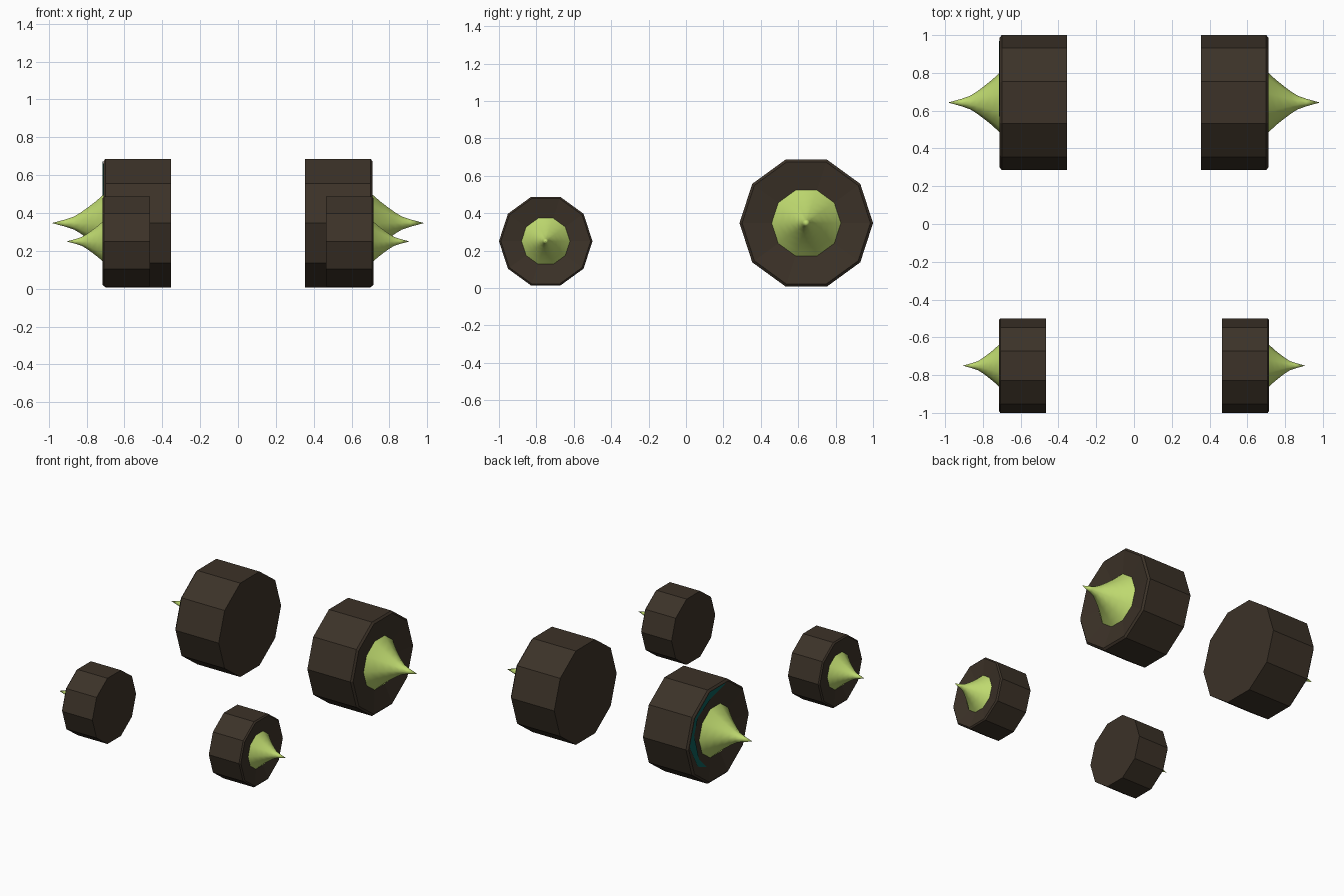
import bpy, bmesh, math

if "Cube" in bpy.data.objects:
    bpy.data.objects.remove(bpy.data.objects["Cube"])


def material(name, color):
    m = bpy.data.materials.new(name)
    m.diffuse_color = (*color, 1)
    m.use_nodes = True
    m.node_tree.nodes["Principled BSDF"].inputs["Base Color"].default_value = m.diffuse_color
    return m


RUBBER = material("dark rubber", (0.045, 0.032, 0.021))
LIME = material("lime hub", (0.52, 0.70, 0.16))
TEAL = material("teal patch", (0.004, 0.11, 0.10))
SIDES = 10


def finish(bm, name, mat, loc, smooth=False):
    bmesh.ops.recalc_face_normals(bm, faces=bm.faces)
    me = bpy.data.meshes.new(name)
    bm.to_mesh(me)
    bm.free()
    me.materials.append(mat)
    for p in me.polygons:
        p.use_smooth = smooth
    ob = bpy.data.objects.new(name, me)
    ob.location = loc
    bpy.context.collection.objects.link(ob)
    return ob


def lathe(name, profile, mat, loc, side, smooth=False):
    """Spin (x, radius) points about the x axis; radius 0 closes to a point."""
    bm = bmesh.new()
    rings = []
    for x, r in profile:
        n = SIDES if r > 0 else 1
        rings.append([bm.verts.new((side * x, r * math.cos(2 * math.pi * i / SIDES),
                                    r * math.sin(2 * math.pi * i / SIDES))) for i in range(n)])
    for a, b in zip(rings, rings[1:]):
        for i in range(SIDES):
            j = (i + 1) % SIDES
            quad = [a[i % len(a)], a[j % len(a)], b[j % len(b)], b[i % len(b)]]
            bm.faces.new(list(dict.fromkeys(quad)))
    return finish(bm, name, mat, loc, smooth)


# profiles for the big wheel, x measured outward from its outer face
TYRE = [(-0.357, 0), (-0.357, 0.357), (-0.012, 0.357), (0, 0.343), (-0.028, 0.185), (-0.028, 0)]
SPIKE = [(-0.028, 0.185), (0, 0.157), (0.04, 0.12), (0.08, 0.088), (0.12, 0.058),
         (0.155, 0.036), (0.20, 0.02), (0.272, 0)]


def wheel(label, side, y, z, outer, k):
    loc = (side * outer, y, z)
    lathe(label + "_tyre", [(x * k, r * k) for x, r in TYRE], RUBBER, loc, side)
    lathe(label + "_hub_spike", [(x * k, r * k) for x, r in SPIKE], LIME, loc, side, True)


for side, word in ((1, "right"), (-1, "left")):
    wheel("rear_" + word, side, 0.643, 0.347, 0.712, 1.0)
    wheel("front_" + word, side, -0.75, 0.25, 0.716, 0.7)

# teal crescent on the outer face of the rear left wheel, following its dish
OUTER = [(-0.08, 0.325), (0.106, 0.325), (0.276, 0.20), (0.335, 0.01), (0.23, -0.168)]
INNER = [(-0.07, 0.315), (0.077, 0.267), (0.23, 0.19), (0.27, 0.073), (0.205, -0.127)]
bm = bmesh.new()


def on_dish(y, z):
    depth = 0.028 * (0.343 - math.hypot(y, z)) / 0.158
    return bm.verts.new((depth - 0.004, y, z))


a = [on_dish(*p) for p in OUTER]
b = [on_dish(*p) for p in INNER]
tip = on_dish(0.115, -0.218)
for i in range(len(a) - 1):
    bm.faces.new((a[i], b[i], b[i + 1], a[i + 1]))
bm.faces.new((a[-1], b[-1], tip))
for f in bm.faces:
    f.normal_update()
    if f.normal.x > 0:
        f.normal_flip()
me = bpy.data.meshes.new("teal_crescent")
bm.to_mesh(me)
bm.free()
me.materials.append(TEAL)
patch = bpy.data.objects.new("teal_crescent", me)
patch.location = (-0.712, 0.643, 0.347)
bpy.context.collection.objects.link(patch)
